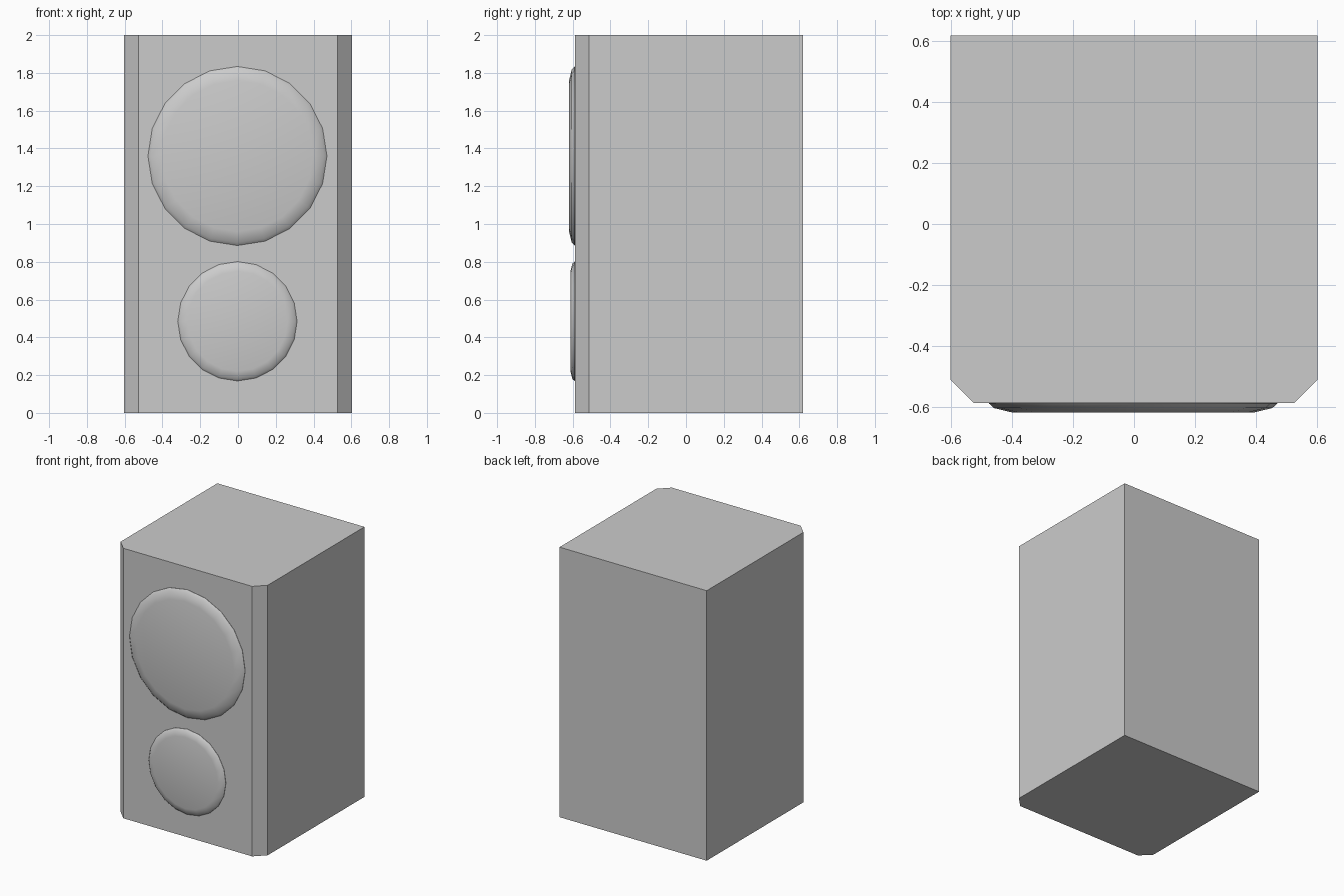
import bpy, bmesh, math

if "Cube" in bpy.data.objects:
    bpy.data.objects.remove(bpy.data.objects["Cube"])


def make_object(name, bm):
    bmesh.ops.recalc_face_normals(bm, faces=bm.faces)
    mesh = bpy.data.meshes.new(name)
    bm.to_mesh(mesh)
    bm.free()
    obj = bpy.data.objects.new(name, mesh)
    bpy.context.collection.objects.link(obj)
    return obj


# Cabinet: footprint with chamfered front corners, extruded upward
def cabinet(half_w, front, back, chamfer, height):
    half = [(half_w - chamfer, front), (half_w, front + chamfer), (half_w, back)]
    outline = half + [(-x, y) for x, y in reversed(half)]
    bm = bmesh.new()
    base = bm.faces.new([bm.verts.new((x, y, 0)) for x, y in outline])
    top = bmesh.ops.extrude_face_region(bm, geom=[base], use_keep_orig=True)
    verts = [g for g in top["geom"] if isinstance(g, bmesh.types.BMVert)]
    bmesh.ops.translate(bm, verts=verts, vec=(0, 0, height))
    return make_object("cabinet", bm)


# Driver: shallow domed rim around a flat disc, 20 sides, facing -y
def driver(name, x, z, profile, sides=20):
    bm = bmesh.new()
    rings = []
    for r, y in profile:
        angles = [2 * math.pi * i / sides for i in range(sides)]
        rings.append([bm.verts.new((x + r * math.sin(a), y, z + r * math.cos(a)))
                      for a in angles])
    for a, b in zip(rings, rings[1:]):
        for i in range(sides):
            j = (i + 1) % sides
            bm.faces.new((a[i], a[j], b[j], b[i]))
    bm.faces.new(rings[0])
    bm.faces.new(rings[-1])
    obj = make_object(name, bm)
    bpy.ops.object.select_all(action='DESELECT')
    obj.select_set(True)
    bpy.context.view_layer.objects.active = obj
    bpy.ops.object.shade_smooth_by_angle(angle=math.radians(40))
    return obj


cabinet(0.603, -0.588, 0.619, 0.075, 2.0)
driver("large_driver", -0.003, 1.36,
       [(0.474, -0.586), (0.474, -0.590), (0.458, -0.605), (0.40, -0.619)])
driver("small_driver", -0.003, 0.485,
       [(0.316, -0.586), (0.316, -0.590), (0.305, -0.602), (0.265, -0.612)])
